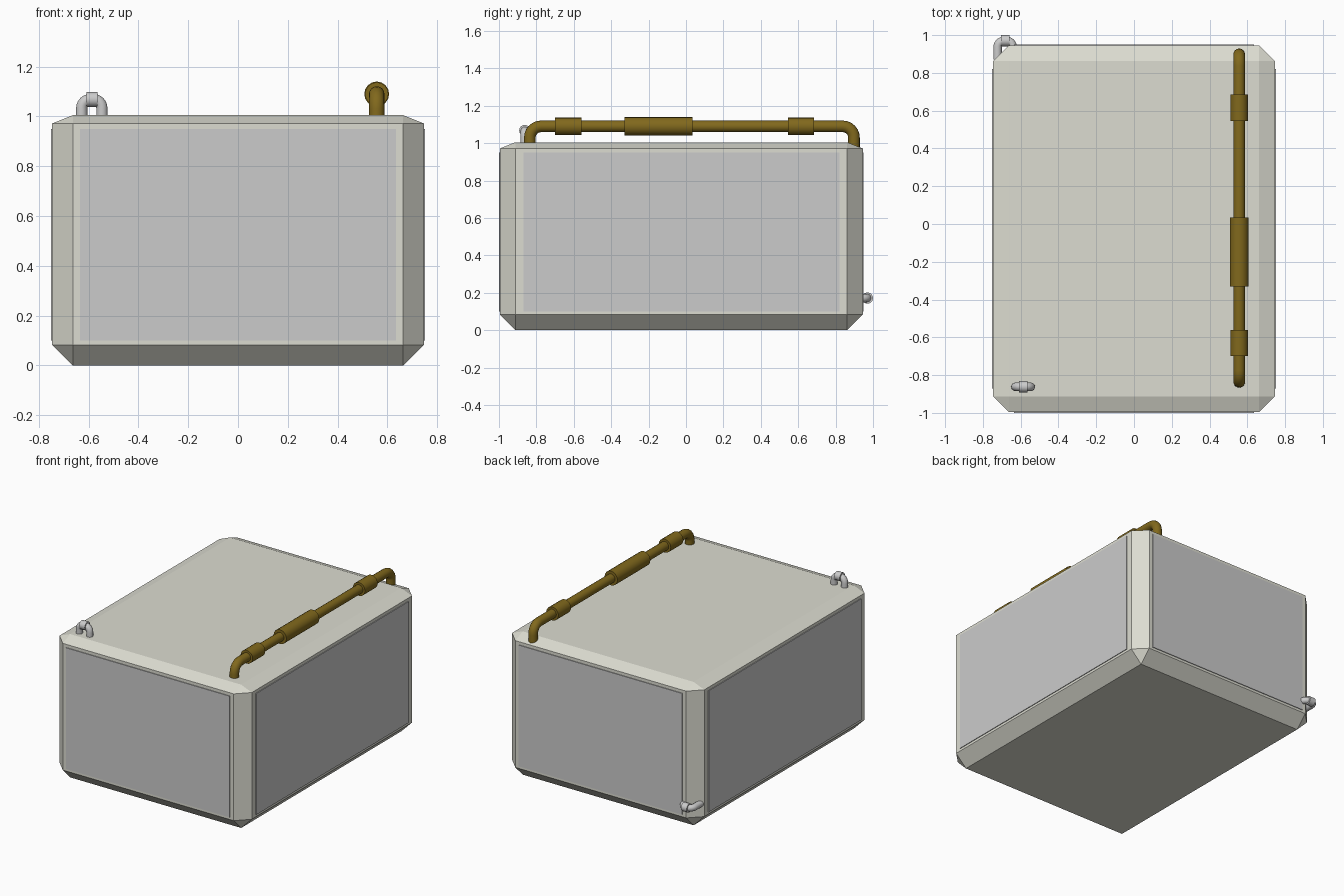
import bpy, bmesh
from math import sin, cos, pi
from mathutils import Vector

if "Cube" in bpy.data.objects:
    bpy.data.objects.remove(bpy.data.objects["Cube"])

HX, Y0, Y1, Z1, Z2, CH = 0.746, -0.995, 0.945, 0.972, 1.005, 0.083


def material(name, color):
    m = bpy.data.materials.new(name)
    m.diffuse_color = (*color, 1)
    m.use_nodes = True
    m.node_tree.nodes["Principled BSDF"].inputs["Base Color"].default_value = m.diffuse_color
    return m


cream = material("cream_paint", (0.72, 0.72, 0.64))
brass = material("brass", (0.22, 0.14, 0.012))


def finish(name, bm, mat=None, smooth=False):
    bmesh.ops.recalc_face_normals(bm, faces=bm.faces)
    me = bpy.data.meshes.new(name)
    bm.to_mesh(me)
    bm.free()
    ob = bpy.data.objects.new(name, me)
    bpy.context.collection.objects.link(ob)
    if mat:
        me.materials.append(mat)
    if smooth:
        bpy.ops.object.select_all(action='DESELECT')
        ob.select_set(True)
        bpy.context.view_layer.objects.active = ob
        bpy.ops.object.shade_smooth_by_angle(angle=pi / 5)
    return ob


def box(name, lo, hi):
    bm = bmesh.new()
    bmesh.ops.create_cube(bm, size=1)
    for v in bm.verts:
        v.co = [lo[i] if v.co[i] < 0 else hi[i] for i in range(3)]
    return finish(name, bm)


def round_path(pts, r, steps=6):
    """Replace each right-angle corner of a path by an arc."""
    pts = [Vector(p) for p in pts]
    out = [pts[0]]
    for a, b, c in zip(pts, pts[1:], pts[2:]):
        u, w = (a - b).normalized(), (c - b).normalized()
        for i in range(steps + 1):
            t = pi / 2 * i / steps
            out.append(b + u * r * (1 - sin(t)) + w * r * (1 - cos(t)))
    return out + [pts[-1]]


def tube(name, path, radius, side, mat=None, n=16):
    """Sweep a circle along a planar path; side is the plane normal."""
    bm = bmesh.new()
    side = Vector(side)
    path = [Vector(p) for p in path]
    rings = []
    for i, p in enumerate(path):
        d = (path[min(i + 1, len(path) - 1)] - path[max(i - 1, 0)]).normalized()
        up = d.cross(side)
        rings.append([bm.verts.new(p + radius * (side * cos(2 * pi * k / n) + up * sin(2 * pi * k / n)))
                      for k in range(n)])
    for a, b in zip(rings, rings[1:]):
        for k in range(n):
            bm.faces.new((a[k], a[(k + 1) % n], b[(k + 1) % n], b[k]))
    bm.faces.new(rings[0])
    bm.faces.new(rings[-1])
    return finish(name, bm, mat, True)


# chamfered tank body
bm = bmesh.new()
xi, yc, hy = HX - CH, (Y0 + Y1) / 2, (Y1 - Y0) / 2
yi = hy - CH
for sx in (-1, 1):
    for sy in (-1, 1):
        for z in (0, Z2):
            bm.verts.new((sx * xi, yc + sy * yi, z))
        for z in (CH, Z1):
            bm.verts.new((sx * HX, yc + sy * yi, z))
            bm.verts.new((sx * xi, yc + sy * hy, z))
bmesh.ops.convex_hull(bm, input=bm.verts)
bmesh.ops.dissolve_limit(bm, angle_limit=0.01, verts=bm.verts, edges=bm.edges)
finish("tank_body", bm, cream)

# slightly raised side panels
T = 0.005
box("front_panel", (-0.635, Y0 - T, 0.10), (0.635, Y0 + 0.02, 0.95))
box("back_panel", (-0.635, Y1 - 0.02, 0.10), (0.635, Y1 + T, 0.95))
for name, s in (("right_panel", 1), ("left_panel", -1)):
    xs = sorted((s * (HX - 0.02), s * (HX + T)))
    box(name, (xs[0], -0.87, 0.10), (xs[1], 0.82, 0.95))

# long brass pipe with collars
PX, PZ = 0.557, 1.09
tube("brass_pipe", round_path([(PX, -0.835, 0.96), (PX, -0.835, PZ), (PX, 0.898, PZ), (PX, 0.898, 0.96)], 0.06),
     0.031, (1, 0, 0), brass)
for name, a, b, r in (("front_collar", -0.70, -0.56, 0.047), ("middle_collar", -0.33, 0.035, 0.05),
                      ("back_collar", 0.545, 0.685, 0.047)):
    tube(name, [(PX, a, PZ), (PX, b, PZ)], r, (1, 0, 0), brass)


# small U-shaped fittings with a bead in the middle
def u_fitting(name, centre, out, side):
    c, o, x = Vector(centre), Vector(out), Vector((0.0405, 0, 0))
    path = round_path([c - x - o * 0.10, c - x, c + x, c + x - o * 0.10], 0.035)
    tube(name + "_pipe", path, 0.0225, side)
    e = Vector((1, 0, 0))
    tube(name + "_bead", [c - e * 0.022, c + e * 0.022], 0.03, side)


u_fitting("vent", (-0.587, -0.862, 1.068), (0, 0, 1), (0, 1, 0))
u_fitting("drain", (-0.682, 0.970, 0.172), (0, 1, 0), (0, 0, 1))
